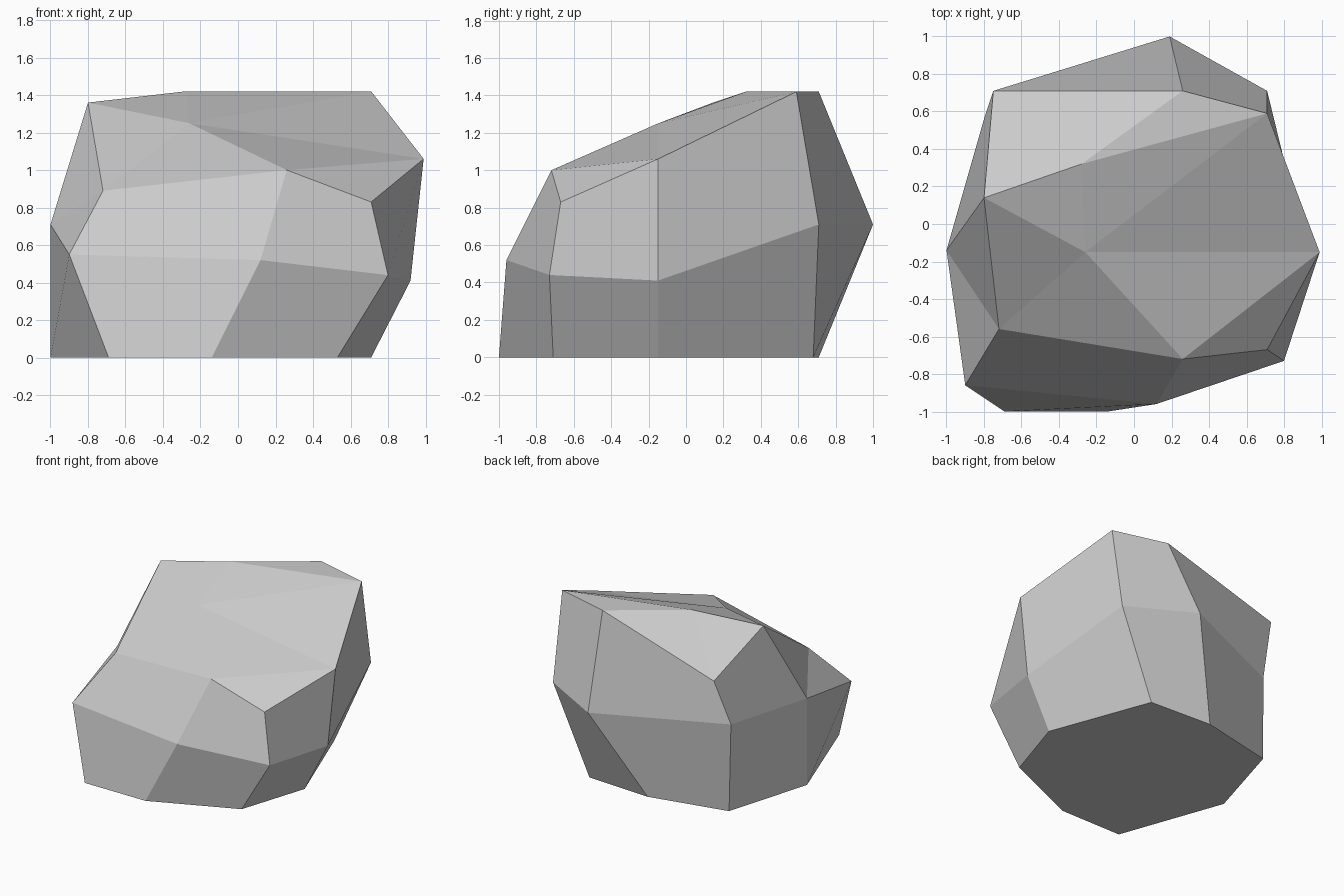
import bpy, bmesh

if "Cube" in bpy.data.objects:
    bpy.data.objects.remove(bpy.data.objects["Cube"])

# one flat stone colour
stone = bpy.data.materials.new("stone_grey")
stone.diffuse_color = (0.6, 0.6, 0.6, 1)
stone.use_nodes = True
stone.node_tree.nodes["Principled BSDF"].inputs["Base Color"].default_value = stone.diffuse_color

# three eight-sided rings, starting front left and going anticlockwise
base = [(-.69, -1, 0), (-.14, -1, 0), (.53, -.71, 0), (.71, -.15, 0),
        (.40, .68, 0), (-.15, .71, 0), (-.79, .57, 0), (-1, -.14, 0)]
waist = [(-.90, -.86, .55), (.12, -.96, .52), (.80, -.73, .44), (.92, -.15, .41),
         (.71, .71, .71), (.19, 1, .71), (-.80, .56, .71), (-1, -.14, .71)]
shoulder = [(-.72, -.56, .89), (.26, -.72, 1.0), (.71, -.67, .83), (.99, -.15, 1.06),
            (.71, .59, 1.42), (.26, .71, 1.42), (-.75, .71, 1.11), (-.80, .14, 1.36)]

bm = bmesh.new()
rings = [[bm.verts.new(p) for p in ring] for ring in (base, waist, shoulder)]
lo, mid, top = rings

# underside and side facets
bm.faces.new(lo[::-1])
for i in range(8):
    j = (i + 1) % 8
    bm.faces.new((lo[i], lo[j], mid[j], mid[i]))
    if i == 7:      # creased left facet
        bm.faces.new((mid[7], mid[0], top[0]))
        bm.faces.new((mid[7], top[0], top[7]))
    else:
        bm.faces.new((mid[i], mid[j], top[j], top[i]))

# sloping crown: two inner peaks, each with a fan of facets
dip = bm.verts.new((-.26, -.15, 1.25))
peak = bm.verts.new((-.28, .32, 1.42))


def fan(centre, rim):
    for a, b in zip(rim, rim[1:]):
        bm.faces.new((centre, a, b))


fan(dip, [top[7], top[0], top[1], top[3], top[4]])
fan(peak, [dip, top[4], top[5], top[6], top[7], dip])
bm.faces.new((top[1], top[2], top[3]))

bmesh.ops.recalc_face_normals(bm, faces=bm.faces)
mesh = bpy.data.meshes.new("rock")
bm.to_mesh(mesh)
bm.free()
mesh.materials.append(stone)
bpy.context.collection.objects.link(bpy.data.objects.new("rock", mesh))
